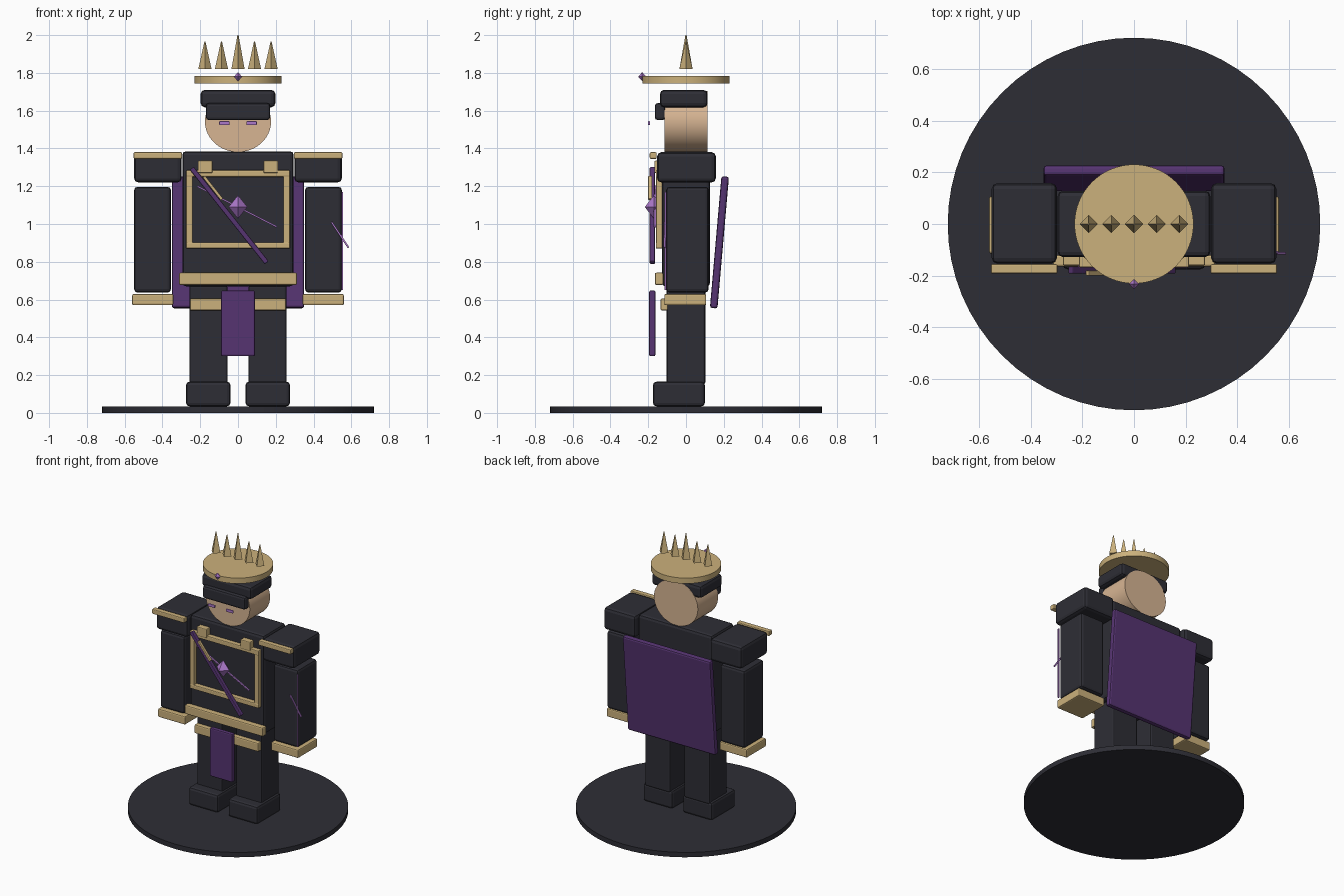
import bpy, bmesh
from math import atan2, hypot, pi, radians
from mathutils import Matrix, Vector

cube = bpy.data.objects.get("Cube")
if cube:
    bpy.data.objects.remove(cube, do_unlink=True)


def material(name, rgb):
    m = bpy.data.materials.new(name)
    m.use_nodes = True
    m.diffuse_color = (*rgb, 1)
    m.node_tree.nodes["Principled BSDF"].inputs["Base Color"].default_value = (*rgb, 1)
    return m


DARK = material("charcoal", (0.027, 0.027, 0.036))
GOLD = material("gold", (0.60, 0.44, 0.20))
PURPLE = material("purple", (0.092, 0.034, 0.165))
LILAC = material("lilac", (0.42, 0.19, 0.60))
SKIN = material("skin", (0.68, 0.46, 0.29))


def finish(name, bm, mat, loc, bevel=0.0, smooth=False):
    mesh = bpy.data.meshes.new(name)
    bm.to_mesh(mesh)
    bm.free()
    mesh.materials.append(mat)
    ob = bpy.data.objects.new(name, mesh)
    ob.location = loc
    bpy.context.collection.objects.link(ob)
    if bevel:
        mod = ob.modifiers.new("Bevel", 'BEVEL')
        mod.width = bevel
        mod.segments = 2
    if smooth:
        bpy.ops.object.select_all(action='DESELECT')
        ob.select_set(True)
        bpy.context.view_layer.objects.active = ob
        bpy.ops.object.shade_smooth_by_angle(angle=radians(35))
    return ob


def box(name, mat, x, y, z, bevel=0.008):
    """Box from (min, max) ranges on each axis."""
    lo, hi = Vector((x[0], y[0], z[0])), Vector((x[1], y[1], z[1]))
    bm = bmesh.new()
    bmesh.ops.create_cube(bm, size=1)
    bmesh.ops.scale(bm, vec=hi - lo, verts=bm.verts)
    return finish(name, bm, mat, (lo + hi) / 2, bevel)


def pair(name, mat, x, y, z, bevel=0.008):
    """Mirrored boxes on both sides."""
    box("left_" + name, mat, x, y, z, bevel)
    box("right_" + name, mat, (-x[1], -x[0]), y, z, bevel)


def strip(name, mat, start, end, y, width, depth):
    """Slim bar between two (x, z) points."""
    dx, dz = end[0] - start[0], end[1] - start[1]
    half = hypot(dx, dz) / 2
    ob = box(name, mat, (-half, half), (-depth / 2, depth / 2),
             (-width / 2, width / 2), min(width, depth) * 0.2)
    ob.location = ((start[0] + end[0]) / 2, y, (start[1] + end[1]) / 2)
    ob.rotation_euler.y = -atan2(dz, dx)


def cone(name, mat, loc, r1, r2, depth, sides, turn=None, scale=(1, 1, 1), smooth=False):
    bm = bmesh.new()
    bmesh.ops.create_cone(bm, cap_ends=True, segments=sides, radius1=r1, radius2=r2, depth=depth)
    if turn:
        bmesh.ops.rotate(bm, matrix=turn, verts=bm.verts)
    bmesh.ops.scale(bm, vec=scale, verts=bm.verts)
    return finish(name, bm, mat, loc, smooth=smooth)


def gem(name, loc, size):
    """Eight-sided cut stone."""
    bm = bmesh.new()
    for s in (1, -1):
        ring = bmesh.ops.create_cone(bm, segments=4, radius1=1, radius2=0, depth=1)["verts"]
        bmesh.ops.translate(bm, vec=(0, 0, 0.5), verts=ring)
        bmesh.ops.scale(bm, vec=(1, 1, s), verts=ring)
    bmesh.ops.remove_doubles(bm, verts=bm.verts, dist=0.001)
    bmesh.ops.recalc_face_normals(bm, faces=bm.faces)
    bmesh.ops.scale(bm, vec=size, verts=bm.verts)
    finish(name, bm, LILAC, loc)


# Base
cone("base", DARK, (0, 0, 0.0175), 0.72, 0.72, 0.035, 64, smooth=True)

# Legs and boots
pair("boot", DARK, (0.04, 0.275), (-0.175, 0.10), (0.035, 0.165), 0.018)
pair("leg", DARK, (0.055, 0.258), (-0.102, 0.102), (0.15, 0.675), 0.012)

# Torso, belt, thigh band and hanging cloth
box("torso", DARK, (-0.295, 0.295), (-0.128, 0.128), (0.67, 1.385), 0.02)
box("belt", GOLD, (-0.313, 0.313), (-0.165, -0.12), (0.678, 0.742))
box("thigh_band", GOLD, (-0.255, 0.255), (-0.135, -0.095), (0.542, 0.605))
box("front_cloth", PURPLE, (-0.09, 0.09), (-0.195, -0.162), (0.30, 0.648))

# Arms, shoulder pads and cuffs
pair("arm", DARK, (0.355, 0.55), (-0.105, 0.12), (0.637, 1.197), 0.018)
pair("shoulder_pad", DARK, (0.298, 0.55), (-0.153, 0.158), (1.22, 1.38), 0.022)
pair("shoulder_trim", GOLD, (0.296, 0.553), (-0.192, -0.155), (1.345, 1.38), 0.006)
pair("cuff", GOLD, (0.342, 0.56), (-0.115, 0.107), (0.57, 0.63))

# Chest frame and collar tabs
for label, z in (("top", (1.25, 1.285)), ("bottom", (0.87, 0.903))):
    box("frame_" + label, GOLD, (-0.275, 0.275), (-0.16, -0.12), z, 0.006)
pair("frame_side", GOLD, (0.24, 0.275), (-0.158, -0.12), (0.88, 1.275), 0.006)
pair("collar_tab", GOLD, (0.135, 0.213), (-0.168, -0.12), (1.27, 1.335), 0.006)

# Diagonal chest straps and brooch
strip("chest_strap", PURPLE, (-0.245, 1.295), (0.152, 0.795), -0.178, 0.026, 0.028)
strip("gold_strap", GOLD, (-0.18, 1.25), (-0.085, 1.13), -0.19, 0.016, 0.02)
strip("thin_cord", LILAC, (-0.215, 1.20), (0.205, 0.985), -0.165, 0.009, 0.012)
gem("brooch", (0, -0.17, 1.09), (0.05, 0.048, 0.062))

# Cords on the left arm
strip("arm_cord", LILAC, (0.552, 1.17), (0.552, 0.65), -0.109, 0.009, 0.009)
strip("arm_cord_slant", LILAC, (0.495, 1.01), (0.585, 0.875), -0.113, 0.010, 0.010)

# Cape, leaning back at the top
cape = box("cape", PURPLE, (-0.35, 0.35), (-0.02, 0.02), (-0.35, 0.35), 0.012)
cape.location = (0, 0.177, 0.903)
cape.rotation_euler.x = radians(-5)

# Head, eyes, hat
cone("head", SKIN, (0, 0, 1.542), 0.175, 0.175, 0.23, 48,
     Matrix.Rotation(pi / 2, 3, 'X'), (1, 1, 0.92), True)
pair("eye", LILAC, (0.045, 0.10), (-0.202, -0.19), (1.524, 1.544), 0.004)
box("hat", DARK, (-0.198, 0.198), (-0.138, 0.114), (1.618, 1.71), 0.022)
box("hat_brim", DARK, (-0.17, 0.17), (-0.165, -0.11), (1.55, 1.64), 0.015)

# Crown plate, gem and spikes
cone("crown_plate", GOLD, (0, 0, 1.764), 0.23, 0.23, 0.04, 64, smooth=True)
gem("crown_gem", (0, -0.232, 1.78), (0.021, 0.021, 0.024))
for i in range(-2, 3):
    height = 0.145 if i else 0.18
    cone(f"crown_spike_{i + 3}", GOLD, (i * 0.0875, 0, 1.82 + height / 2),
         0.035, 0.003, height, 4)
